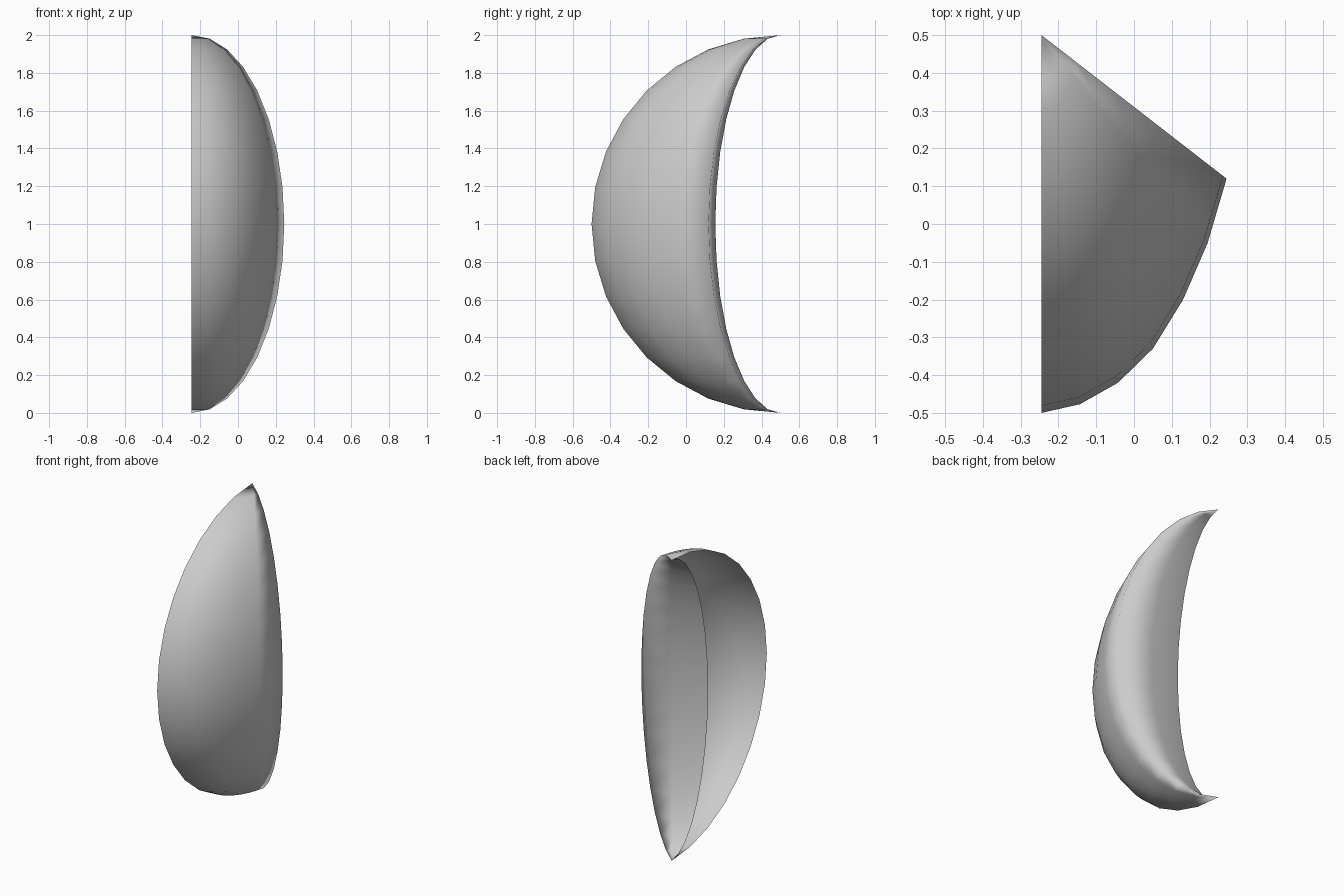
import bpy, bmesh, math

if "Cube" in bpy.data.objects:
    bpy.data.objects.remove(bpy.data.objects["Cube"])

# Half cross-section at mid height (x, y): outer curve, rim, then the back
profile = [(-0.245, -0.5), (-0.143, -0.477), (-0.042, -0.42), (0.05, -0.33),
           (0.13, -0.2), (0.195, -0.05), (0.245, 0.12),
           (-0.005, 0.155), (-0.245, 0.118)]
TIP = (-0.245, 0.5)
STEPS = 16

bm = bmesh.new()
bottom = bm.verts.new((*TIP, 0))
top = bm.verts.new((*TIP, 2))

# Rings shrink towards the two tips, giving a crescent
rings = []
for i in range(1, STEPS):
    t = math.pi * i / STEPS
    s, z = math.sin(t), 1 - math.cos(t)
    rings.append([bm.verts.new((TIP[0] + (x - TIP[0]) * s,
                                TIP[1] + (y - TIP[1]) * s, z))
                  for x, y in profile])

# Skin between rings; the flat left side stays open
for j in range(len(profile) - 1):
    bm.faces.new((bottom, rings[0][j + 1], rings[0][j]))
    for a, b in zip(rings, rings[1:]):
        bm.faces.new((a[j], a[j + 1], b[j + 1], b[j]))
    bm.faces.new((rings[-1][j], rings[-1][j + 1], top))

for f in bm.faces:
    f.smooth = True

mesh = bpy.data.meshes.new("crescent_shell")
bm.to_mesh(mesh)
bm.free()
shell = bpy.data.objects.new("crescent_shell", mesh)
bpy.context.collection.objects.link(shell)
